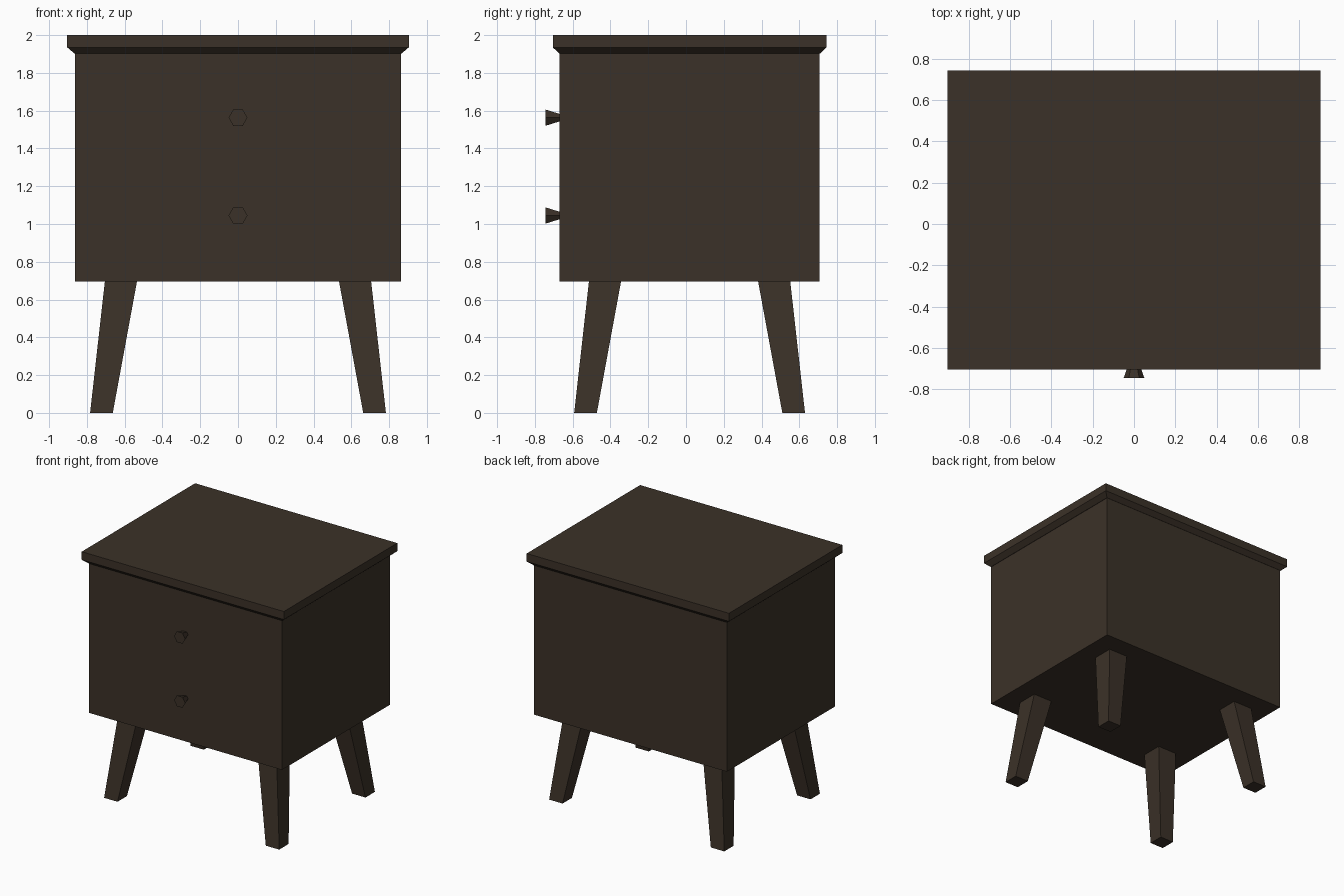
import bpy, bmesh, math

if "Cube" in bpy.data.objects:
    bpy.data.objects.remove(bpy.data.objects["Cube"])

wood = bpy.data.materials.new("dark_brown_wood")
wood.diffuse_color = (0.044, 0.031, 0.021, 1)
wood.use_nodes = True
wood.node_tree.nodes["Principled BSDF"].inputs["Base Color"].default_value = wood.diffuse_color


def loft(name, rings):
    """Closed solid through rings of points, listed bottom to top."""
    bm = bmesh.new()
    loops = [[bm.verts.new(p) for p in r] for r in rings]
    n = len(loops[0])
    for a, b in zip(loops, loops[1:]):
        for i in range(n):
            j = (i + 1) % n
            bm.faces.new((a[i], a[j], b[j], b[i]))
    bm.faces.new(loops[0][::-1])
    bm.faces.new(loops[-1])
    bmesh.ops.recalc_face_normals(bm, faces=bm.faces)
    me = bpy.data.meshes.new(name)
    bm.to_mesh(me)
    bm.free()
    me.materials.append(wood)
    ob = bpy.data.objects.new(name, me)
    bpy.context.collection.objects.link(ob)
    return ob


def rect(cx, cy, hx, hy, z):
    return [(cx - hx, cy - hy, z), (cx + hx, cy - hy, z),
            (cx + hx, cy + hy, z), (cx - hx, cy + hy, z)]


CY = 0.019  # depth centre of the cabinet

# Cabinet box
loft("cabinet_body", [rect(0, CY, 0.862, 0.689, z) for z in (0.695, 1.902)])

# Top slab with chamfered underside
loft("table_top", [rect(0, CY, 0.865, 0.690, 1.902),
                   rect(0, CY, 0.904, 0.724, 1.935),
                   rect(0, CY, 0.904, 0.724, 2.0)])

# Four tapered, splayed legs
for sx, side in ((-1, "left"), (1, "right")):
    for sy, end in ((-1, "front"), (1, "back")):
        loft(f"{end}_{side}_leg",
             [rect(sx * 0.723, CY + sy * 0.551, 0.060, 0.060, 0),
              rect(sx * 0.620, CY + sy * 0.448, 0.085, 0.085, 0.695)])

# Two six-sided knobs flaring outward
for name, z in (("upper_knob", 1.563), ("lower_knob", 1.045)):
    loft(name, [[(r * math.cos(k * math.pi / 3), y, z + r * math.sin(k * math.pi / 3))
                 for k in range(6)] for r, y in ((0.023, -0.670), (0.050, -0.745))])
